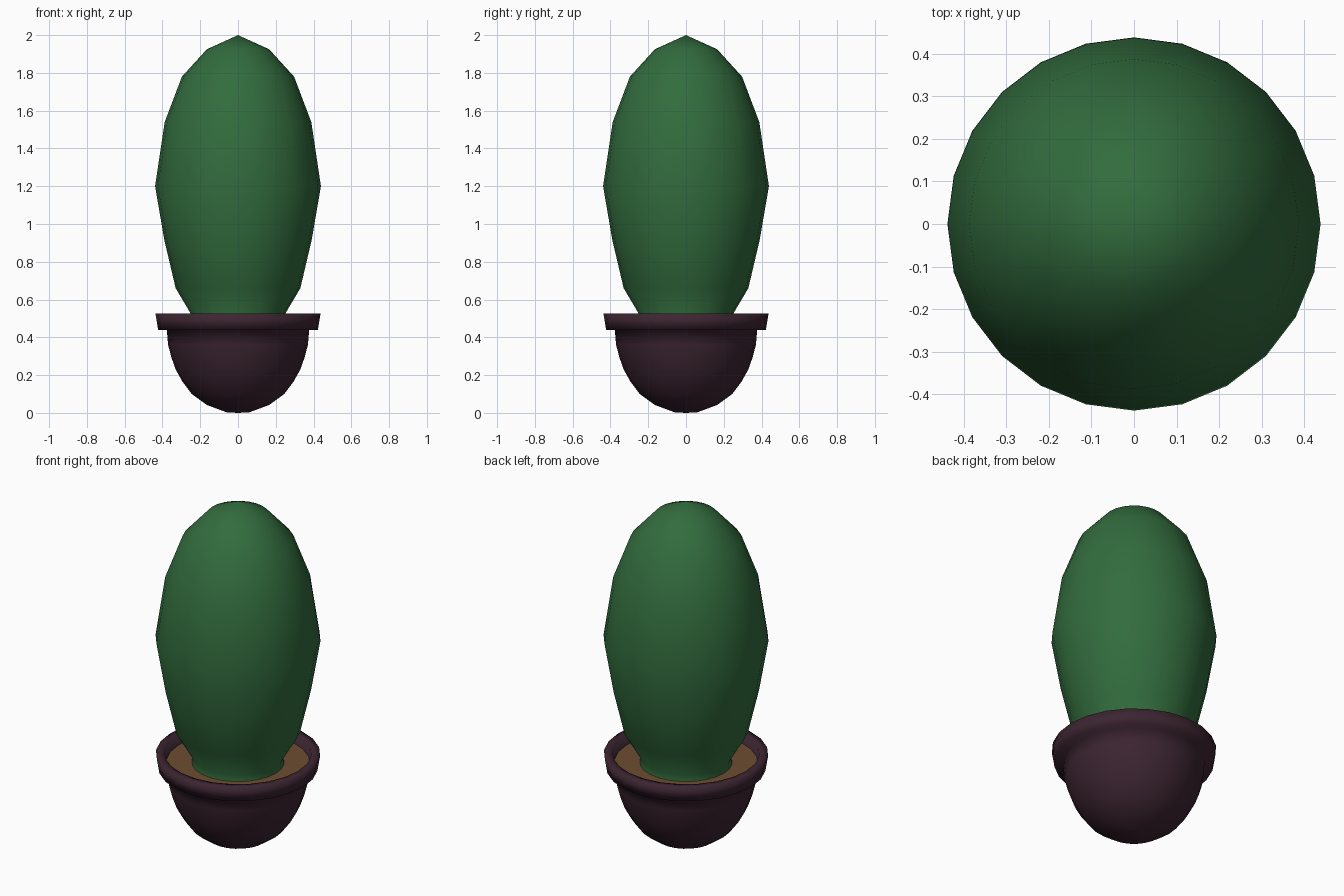
import bpy, bmesh, math

if "Cube" in bpy.data.objects:
    bpy.data.objects.remove(bpy.data.objects["Cube"])

SIDES = 24


def material(name, color):
    m = bpy.data.materials.new(name)
    m.diffuse_color = (*color, 1)
    m.use_nodes = True
    m.node_tree.nodes["Principled BSDF"].inputs["Base Color"].default_value = m.diffuse_color
    return m


def lathe(name, profile, mat):
    """Revolve (radius, z) points around z; radius 0 becomes a single pole."""
    bm = bmesh.new()
    rings = []
    for r, z in profile:
        if r == 0:
            rings.append([bm.verts.new((0, 0, z))] * SIDES)
        else:
            rings.append([bm.verts.new((r * math.cos(math.tau * i / SIDES),
                                        r * math.sin(math.tau * i / SIDES), z))
                          for i in range(SIDES)])
    for a, b in zip(rings, rings[1:]):
        for i in range(SIDES):
            j = (i + 1) % SIDES
            quad = list(dict.fromkeys((a[i], a[j], b[j], b[i])))
            bm.faces.new(quad).smooth = True
    mesh = bpy.data.meshes.new(name)
    bm.to_mesh(mesh)
    bm.free()
    mesh.materials.append(mat)
    obj = bpy.data.objects.new(name, mesh)
    bpy.context.collection.objects.link(obj)
    return obj


green = material("cactus green", (0.032, 0.150, 0.047))
plum = material("dark plum", (0.045, 0.018, 0.030))
brown = material("soil brown", (0.150, 0.075, 0.030))

# Rounded pot with overhanging rim and inner lip
lathe("pot", [(0, 0), (0.06, 0.003), (0.165, 0.042), (0.245, 0.10), (0.295, 0.167),
              (0.33, 0.23), (0.353, 0.295), (0.37, 0.36), (0.377, 0.44),
              (0.423, 0.44), (0.437, 0.525), (0.39, 0.525), (0.375, 0.44)], plum)

# Soil disc (points run inward so it faces up)
lathe("soil", [(0.383, 0.473), (0.2, 0.473), (0, 0.473)], brown)

# Cactus body, slightly flared where it meets the soil
lathe("cactus", [(0.25, 0.455), (0.238, 0.505), (0.33, 0.66), (0.39, 0.915),
                 (0.439, 1.20), (0.388, 1.54), (0.297, 1.78),
                 (0.165, 1.925), (0, 2.0)], green)
